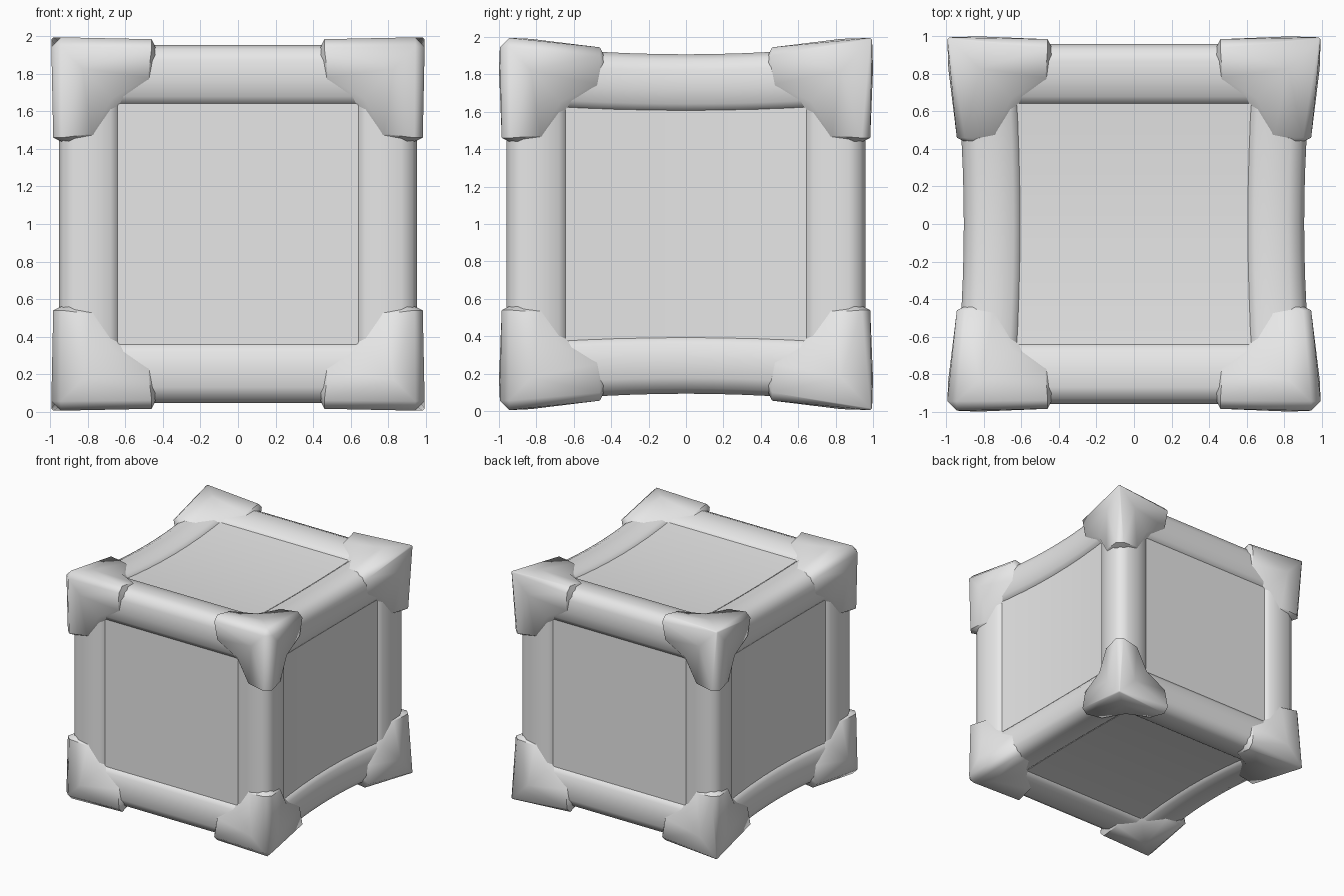
import bpy, bmesh, math
from mathutils import Vector

if "Cube" in bpy.data.objects:
    bpy.data.objects.remove(bpy.data.objects["Cube"], do_unlink=True)

# Single material
grey = bpy.data.materials.new("plain_grey")
grey.use_nodes = True
colour = (0.8, 0.8, 0.8, 1)
grey.diffuse_color = colour
grey.node_tree.nodes["Principled BSDF"].inputs["Base Color"].default_value = colour


def pinch(co):
    """Narrow the crate towards the middle of its depth and lift it to the floor."""
    s = min(1.0, 0.945 + 0.065 * co.y ** 2)
    return Vector((co.x * s, co.y, co.z * s + 1))


def finish(bm, name, angle):
    bmesh.ops.recalc_face_normals(bm, faces=bm.faces)
    for v in bm.verts:
        v.co = pinch(v.co)
    mesh = bpy.data.meshes.new(name)
    bm.to_mesh(mesh)
    bm.free()
    mesh.materials.append(grey)
    obj = bpy.data.objects.new(name, mesh)
    bpy.context.collection.objects.link(obj)
    bpy.ops.object.select_all(action="DESELECT")
    obj.select_set(True)
    bpy.context.view_layer.objects.active = obj
    bpy.ops.object.shade_smooth_by_angle(angle=math.radians(angle))
    return obj


def place(axis, along, p, q):
    """Point with one value along the axis and two across it."""
    co = [0, 0, 0]
    co[axis], co[(axis + 1) % 3], co[(axis + 2) % 3] = along, p, q
    return Vector(co)


# Panels: one inner box
bm = bmesh.new()
bmesh.ops.create_cube(bm, size=1.84)
bmesh.ops.subdivide_edges(bm, edges=bm.edges[:], cuts=9, use_grid_fill=True)
finish(bm, "panels", 30)

# Rounded edge bars
half = [(0.63, 0.84), (0.635, 0.915), (0.68, 0.945), (0.76, 0.96), (0.87, 0.96), (0.93, 0.93)]
section = half + [(q, p) for p, q in reversed(half[:-1])] + [(0.63, 0.63)]
STEPS = 12


def edge_bar(name, axis, sp, sq):
    bm = bmesh.new()
    rings = []
    for i in range(STEPS + 1):
        t = -0.85 + 1.7 * i / STEPS
        rings.append([bm.verts.new(place(axis, t, p * sp, q * sq)) for p, q in section])
    n = len(section)
    for a, b in zip(rings, rings[1:]):
        for j in range(n):
            k = (j + 1) % n
            bm.faces.new((a[j], a[k], b[k], b[j]))
    bm.faces.new(rings[0])
    bm.faces.new(rings[-1])
    finish(bm, name, 60)


for axis, label in enumerate(("cross", "depth", "upright")):
    for sp in (-1, 1):
        for sq in (-1, 1):
            edge_bar(f"{label}_bar_{sp}_{sq}", axis, sp, sq)


# Corner caps: three arms that meet at a bevelled tip
def corner_cap(name, signs):
    bm = bmesh.new()
    tip_in = 0.985 if signs[1] > 0 else 0.945

    def vert(*args):
        return bm.verts.new([c * s for c, s in zip(place(*args), signs)])

    tip = [vert(i, 0.995, tip_in, tip_in) for i in range(3)]
    dome = [vert(i, 1.0, 0.83, 0.83) for i in range(3)]
    crotch = [vert(i, 0.965, 0.67, 0.67) for i in range(3)]
    # Arm ends, listed as the outer and inner points on each neighbouring face
    outer, inner = {}, {}
    for arm in range(3):
        b, c = (arm + 1) % 3, (arm + 2) % 3
        outer[arm, b] = vert(arm, 0.46, 0.985, 0.94)
        outer[arm, c] = vert(arm, 0.46, 0.94, 0.985)
        inner[arm, b] = vert(arm, 0.48, 0.97, 0.78)
        inner[arm, c] = vert(arm, 0.48, 0.78, 0.97)
    bm.faces.new(tip)
    for arm in range(3):
        b, c = (arm + 1) % 3, (arm + 2) % 3
        bm.faces.new((tip[b], tip[c], outer[arm, c], outer[arm, b]))
        for f in (b, c):
            bm.faces.new((tip[f], dome[f], outer[arm, f]))
            bm.faces.new((dome[f], inner[arm, f], outer[arm, f]))
            bm.faces.new((dome[f], crotch[f], inner[arm, f]))
    # Rim turned in towards the bars
    rim = [e for e in bm.edges if e.is_boundary]
    new = bmesh.ops.extrude_edge_only(bm, edges=rim)["geom"]
    for v in new:
        if isinstance(v, bmesh.types.BMVert):
            v.co *= 0.92
    finish(bm, name, 50)


for sx in (-1, 1):
    for sy in (-1, 1):
        for sz in (-1, 1):
            place_name = "_".join(("left" if sx > 0 else "right",
                                   "back" if sy > 0 else "front",
                                   "top" if sz > 0 else "bottom"))
            corner_cap("corner_cap_" + place_name, (sx, sy, sz))
